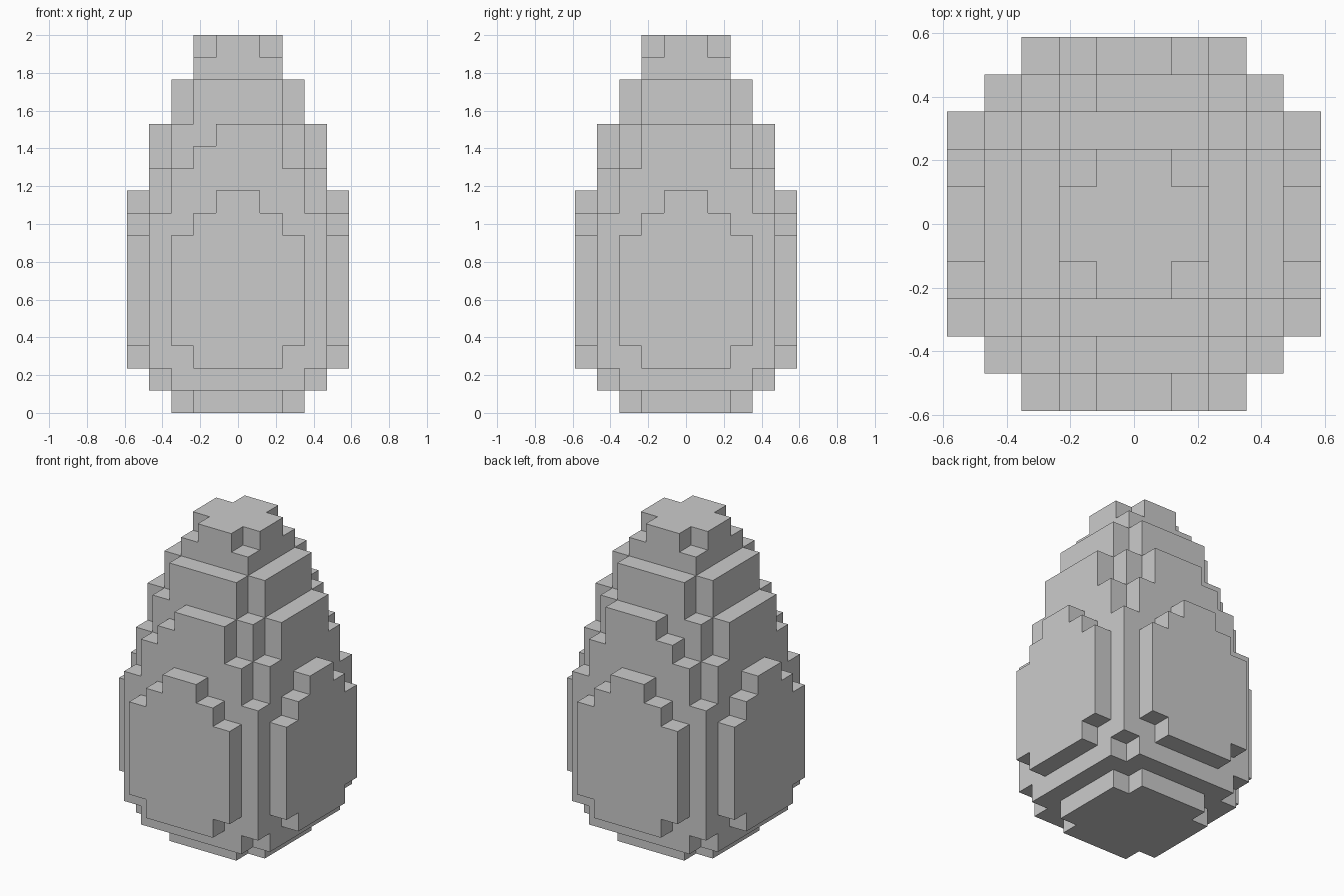
import bpy, bmesh
from math import floor
from mathutils import Vector

if "Cube" in bpy.data.objects:
    bpy.data.objects.remove(bpy.data.objects["Cube"])

U = 2 / 17  # edge length of one block

# Layers from the bottom up: (layer count, half-width of each row from centre outwards)
LAYERS = [
    (1, (3, 3, 2)),
    (1, (4, 4, 4, 3)),
    (1, (5, 5, 4, 4, 2)),
    (5, (5, 5, 5, 4, 3)),
    (1, (5, 5, 4, 4, 2)),
    (1, (5, 4, 4, 3, 1)),
    (1, (4, 4, 4, 3)),
    (2, (4, 4, 3, 2)),
    (2, (3, 3, 2)),
    (1, (2, 2)),
    (1, (2, 1)),
]


def fill_blocks():
    """Set of occupied cells, mirrored front to back."""
    cells, z = set(), 0
    for count, rows in LAYERS:
        for k in range(z, z + count):
            for j, half in enumerate(rows):
                for i in range(-half, half):
                    cells.add((i, j, k))
                    cells.add((i, -1 - j, k))
        z += count
    # Small notches at the left end of the front and back shoulders
    cells -= {(-2, 3, 12), (-2, -4, 12)}
    return cells


def build_shell(name, cells):
    """Skin only the exposed block faces, then merge the flat areas."""
    bm = bmesh.new()
    verts = {}

    def corner(p):
        key = tuple(round(c) for c in p)
        if key not in verts:
            verts[key] = bm.verts.new(Vector(key) * U)
        return verts[key]

    for cell in cells:
        for axis in range(3):
            for side in (0, 1):
                step = list(cell)
                step[axis] += 2 * side - 1
                if tuple(step) in cells:
                    continue
                base = Vector(cell)
                base[axis] += side
                a, b = Vector((0, 0, 0)), Vector((0, 0, 0))
                a[(axis + 1) % 3] = 1
                b[(axis + 2) % 3] = 1
                quad = [base, base + a, base + a + b, base + b]
                if side == 0:
                    quad.reverse()
                bm.faces.new([corner(p) for p in quad])

    bmesh.ops.dissolve_limit(bm, angle_limit=0.01, verts=bm.verts[:], edges=bm.edges[:])
    mesh = bpy.data.meshes.new(name)
    bm.to_mesh(mesh)
    bm.free()
    obj = bpy.data.objects.new(name, mesh)
    bpy.context.collection.objects.link(obj)
    return obj


# Stepped egg
build_shell("block_egg", fill_blocks())
